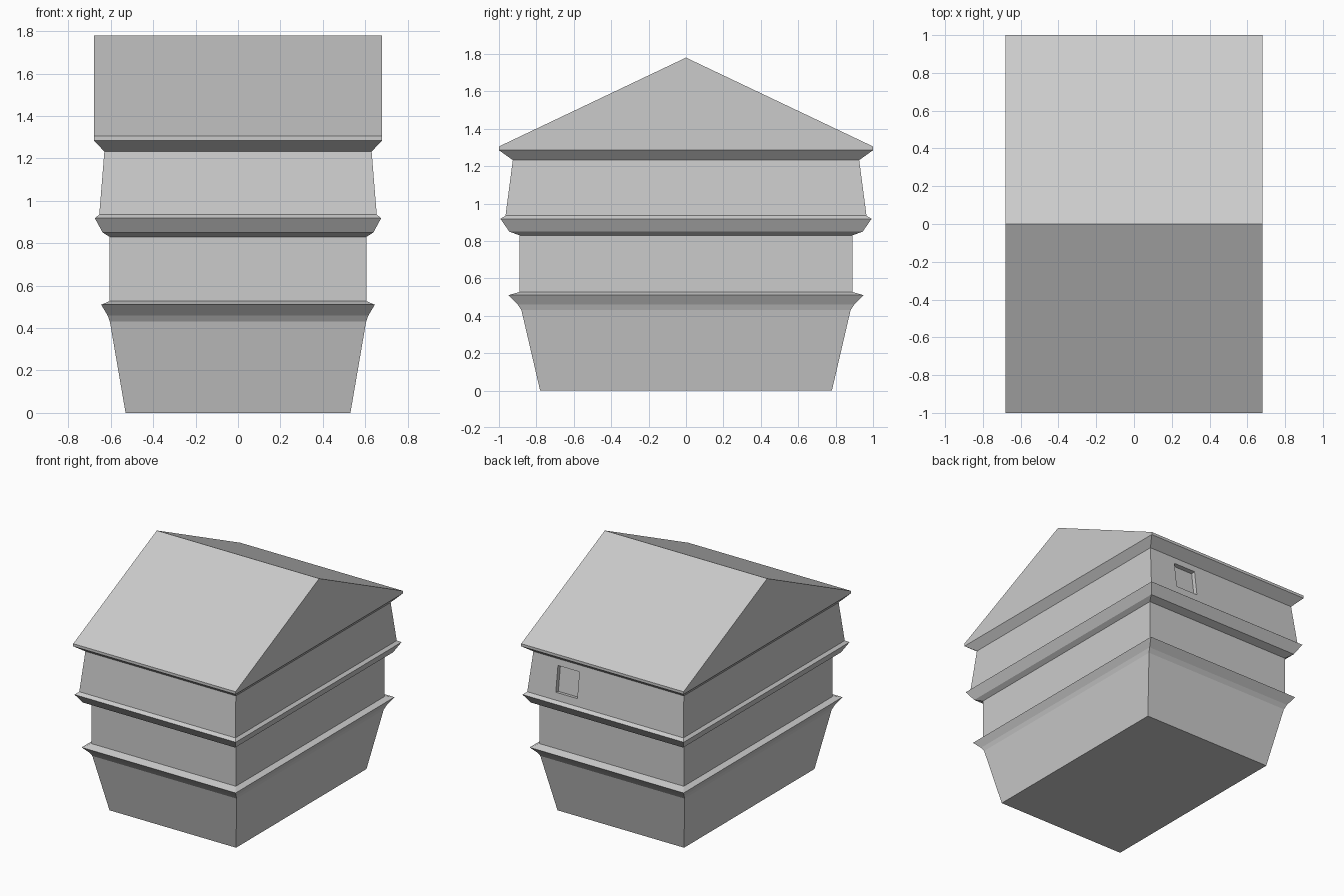
import bpy, bmesh, math

if "Cube" in bpy.data.objects:
    bpy.data.objects.remove(bpy.data.objects["Cube"])

# Outline of the house: (half width x, half depth y, height z), foot to ridge
PROFILE = [
    (0.53, 0.78, 0.0),       # foot of the tapered base
    (0.604, 0.88, 0.43),
    (0.615, 0.90, 0.46),     # flare under the lower ledge
    (0.645, 0.95, 0.51),
    (0.605, 0.89, 0.527),    # middle storey
    (0.605, 0.89, 0.83),
    (0.638, 0.945, 0.85),    # upper ledge
    (0.675, 0.992, 0.918),
    (0.654, 0.965, 0.935),   # upper storey
    (0.63, 0.926, 1.232),
    (0.68, 1.0, 1.285),      # eaves
    (0.68, 1.0, 1.305),
    (0.68, 0.0, 1.78),       # roof ridge
]


def make_object(name, bm):
    bmesh.ops.remove_doubles(bm, verts=bm.verts, dist=0.0005)
    bmesh.ops.recalc_face_normals(bm, faces=bm.faces)
    mesh = bpy.data.meshes.new(name)
    bm.to_mesh(mesh)
    bm.free()
    obj = bpy.data.objects.new(name, mesh)
    bpy.context.collection.objects.link(obj)
    return obj


# House body and gable roof: rectangular rings joined into one closed shell
bm = bmesh.new()
rings = [[bm.verts.new((sx * x, sy * y, z))
          for sx, sy in ((-1, -1), (1, -1), (1, 1), (-1, 1))]
         for x, y, z in PROFILE]
bm.faces.new(rings[0])
for low, high in zip(rings, rings[1:]):
    for i in range(4):
        j = (i + 1) % 4
        bm.faces.new((low[i], low[j], high[j], high[i]))
house = make_object("house", bm)

# Recessed square window in the sloping back wall of the upper storey
bm = bmesh.new()
bmesh.ops.create_cube(bm, size=1)
cutter = make_object("window_cutter", bm)
cutter.scale = (0.18, 0.06, 0.195)
cutter.location = (0.33, 0.944, 1.087)
cutter.rotation_euler.x = math.atan2(0.039, 0.297)
cutter.hide_render = True

recess = house.modifiers.new("window_recess", 'BOOLEAN')
recess.operation = 'DIFFERENCE'
recess.solver = 'EXACT'
recess.object = cutter
bpy.context.view_layer.objects.active = house
house.select_set(True)
bpy.ops.object.modifier_apply(modifier=recess.name)
bpy.data.objects.remove(cutter)
